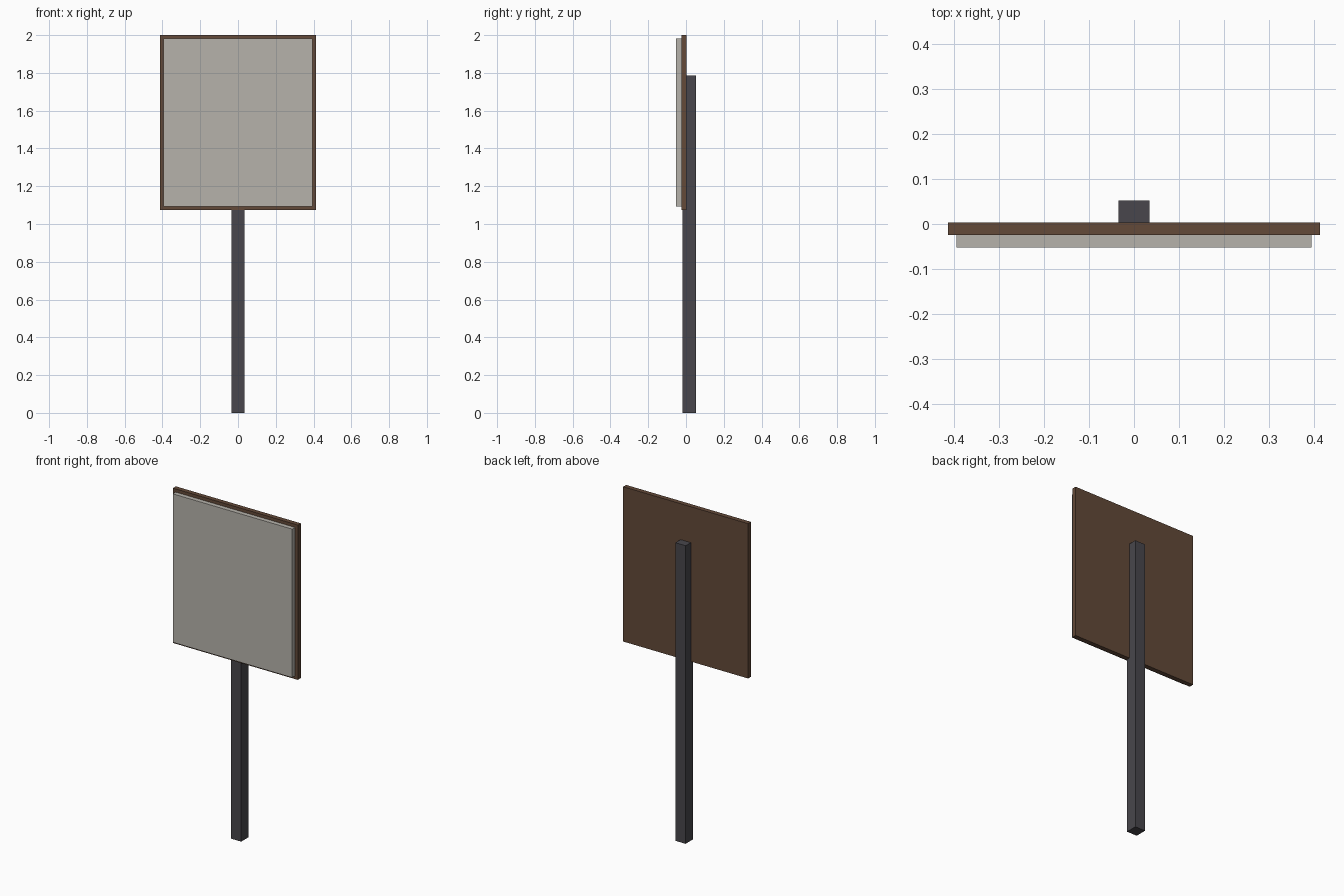
import bpy

# Remove the default cube
if "Cube" in bpy.data.objects:
    bpy.data.objects.remove(bpy.data.objects["Cube"], do_unlink=True)


def make_material(name, rgb):
    mat = bpy.data.materials.new(name)
    mat.use_nodes = True
    colour = (*rgb, 1.0)
    mat.diffuse_color = colour
    mat.node_tree.nodes["Principled BSDF"].inputs["Base Color"].default_value = colour
    return mat


def box(name, low, high, mat):
    """Box spanning two opposite corners."""
    centre = [(a + b) / 2 for a, b in zip(low, high)]
    bpy.ops.mesh.primitive_cube_add(size=1, location=centre)
    obj = bpy.context.object
    obj.name = name
    obj.scale = [b - a for a, b in zip(low, high)]
    bpy.ops.object.transform_apply(location=False, rotation=False, scale=True)
    obj.data.materials.append(mat)
    return obj


dark_metal = make_material("dark grey metal", (0.065, 0.062, 0.072))
brown = make_material("brown wood", (0.125, 0.067, 0.04))
pale = make_material("pale grey", (0.47, 0.45, 0.41))

# Square post, standing behind the board and let into it
box("post", (-0.034, -0.018, 0), (0.034, 0.052, 1.785), dark_metal)

# Backing board, a little larger than the sign face
box("backing_board", (-0.414, -0.025, 1.073), (0.414, 0.003, 2), brown)

# Raised sign face on the front
box("sign_face", (-0.395, -0.052, 1.092), (0.395, -0.024, 1.981), pale)
